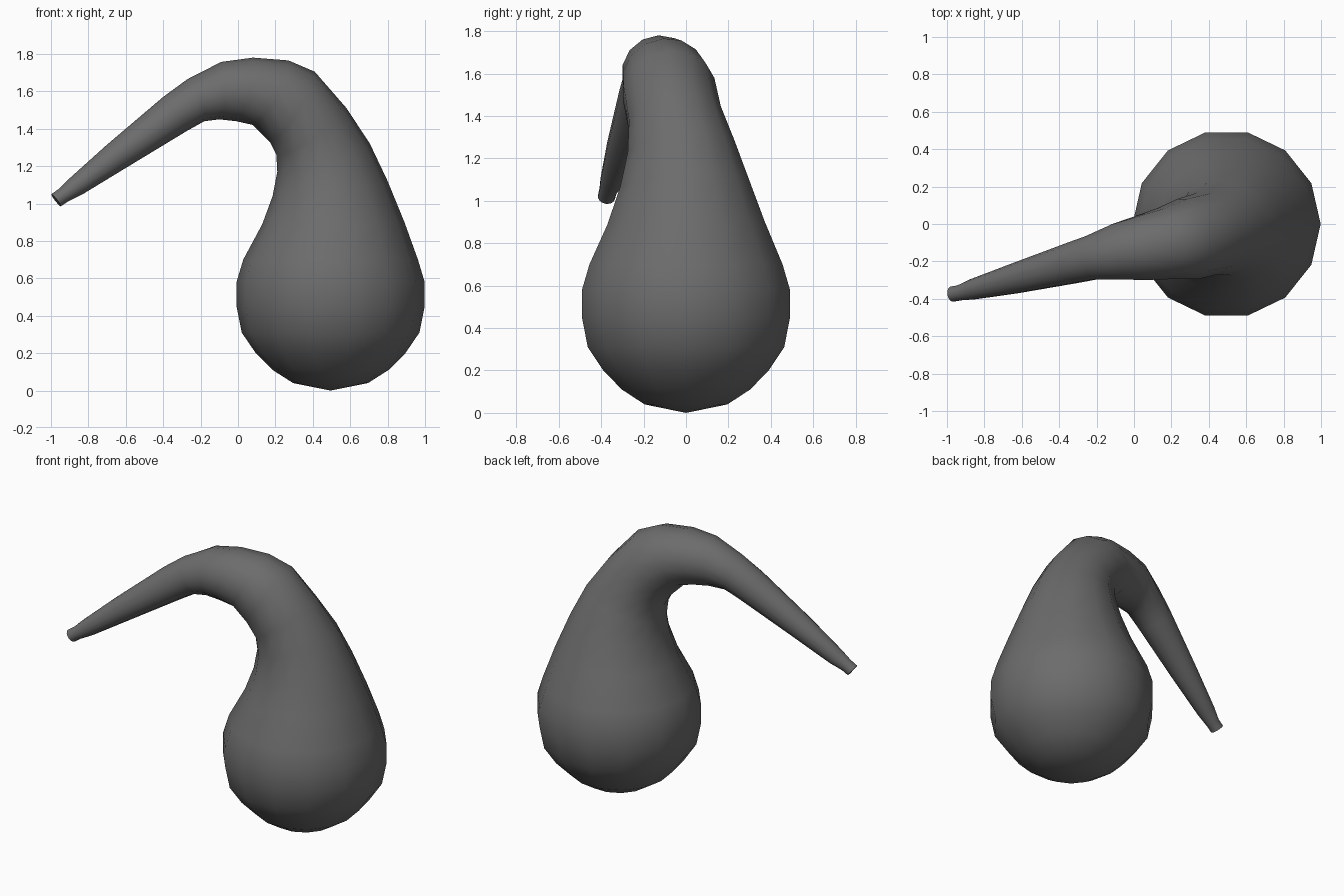
import bpy, bmesh, math
from mathutils import Vector

if "Cube" in bpy.data.objects:
    bpy.data.objects.remove(bpy.data.objects["Cube"])

SIDES = 14

# Bulb rings: (height, half width)
BULB = [(0.04, 0.2), (0.11, 0.31), (0.2, 0.4), (0.31, 0.475),
        (0.45, 0.503), (0.58, 0.503), (0.7, 0.467)]
# Neck and spout rings: inner x, z, outer x, z, centre y
NECK = [(0.13, 0.89, 0.89, 0.90, 0), (0.185, 1.04, 0.80, 1.12, -0.008),
        (0.21, 1.17, 0.705, 1.32, -0.025), (0.205, 1.26, 0.58, 1.51, -0.052),
        (0.17, 1.33, 0.41, 1.705, -0.08), (0.08, 1.42, 0.27, 1.765, -0.105),
        (-0.01, 1.44, 0.08, 1.78, -0.13), (-0.1, 1.45, -0.09, 1.757, -0.15),
        (-0.18, 1.44, -0.27, 1.665, -0.18), (-0.27, 1.39, -0.40, 1.57, -0.21),
        (-0.6, 1.19, -0.70, 1.315, -0.295), (-0.83, 1.05, -0.90, 1.135, -0.35),
        (-0.91, 1.01, -0.955, 1.08, -0.368), (-0.947, 0.985, -0.998, 1.05, -0.375)]

rings = [(Vector((0.495, 0, z)), Vector((r, 0, 0))) for z, r in BULB]
for xi, zi, xo, zo, y in NECK:
    rings.append((Vector(((xi + xo) / 2, y, (zi + zo) / 2)),
                  Vector(((xo - xi) / 2, 0, (zo - zi) / 2))))

# Sweep the rings along the bent centre line
bm = bmesh.new()
loops = []
for i, (c, u) in enumerate(rings):
    t = rings[min(i + 1, len(rings) - 1)][0] - rings[max(i - 1, 0)][0]
    v = t.cross(u).normalized() * u.length
    angles = [2 * math.pi * j / SIDES for j in range(SIDES)]
    loops.append([bm.verts.new(c + u * math.cos(a) + v * math.sin(a)) for a in angles])
for a, b in zip(loops, loops[1:]):
    for j in range(SIDES):
        n = (j + 1) % SIDES
        bm.faces.new((a[j], a[n], b[n], b[j]))

# Closed bottom and spout end
pole = bm.verts.new((0.495, 0, 0))
for j in range(SIDES):
    bm.faces.new((pole, loops[0][(j + 1) % SIDES], loops[0][j]))
bm.faces.new(loops[-1])
bmesh.ops.recalc_face_normals(bm, faces=bm.faces)

mesh = bpy.data.meshes.new("retort_flask")
bm.to_mesh(mesh)
bm.free()
flask = bpy.data.objects.new("retort_flask", mesh)
bpy.context.collection.objects.link(flask)

# Dark grey surface
dark = bpy.data.materials.new("dark_grey")
dark.diffuse_color = (0.15, 0.15, 0.15, 1)
dark.use_nodes = True
dark.node_tree.nodes["Principled BSDF"].inputs["Base Color"].default_value = dark.diffuse_color
mesh.materials.append(dark)

bpy.context.view_layer.objects.active = flask
flask.select_set(True)
bpy.ops.object.shade_smooth_by_angle(angle=math.radians(50))
